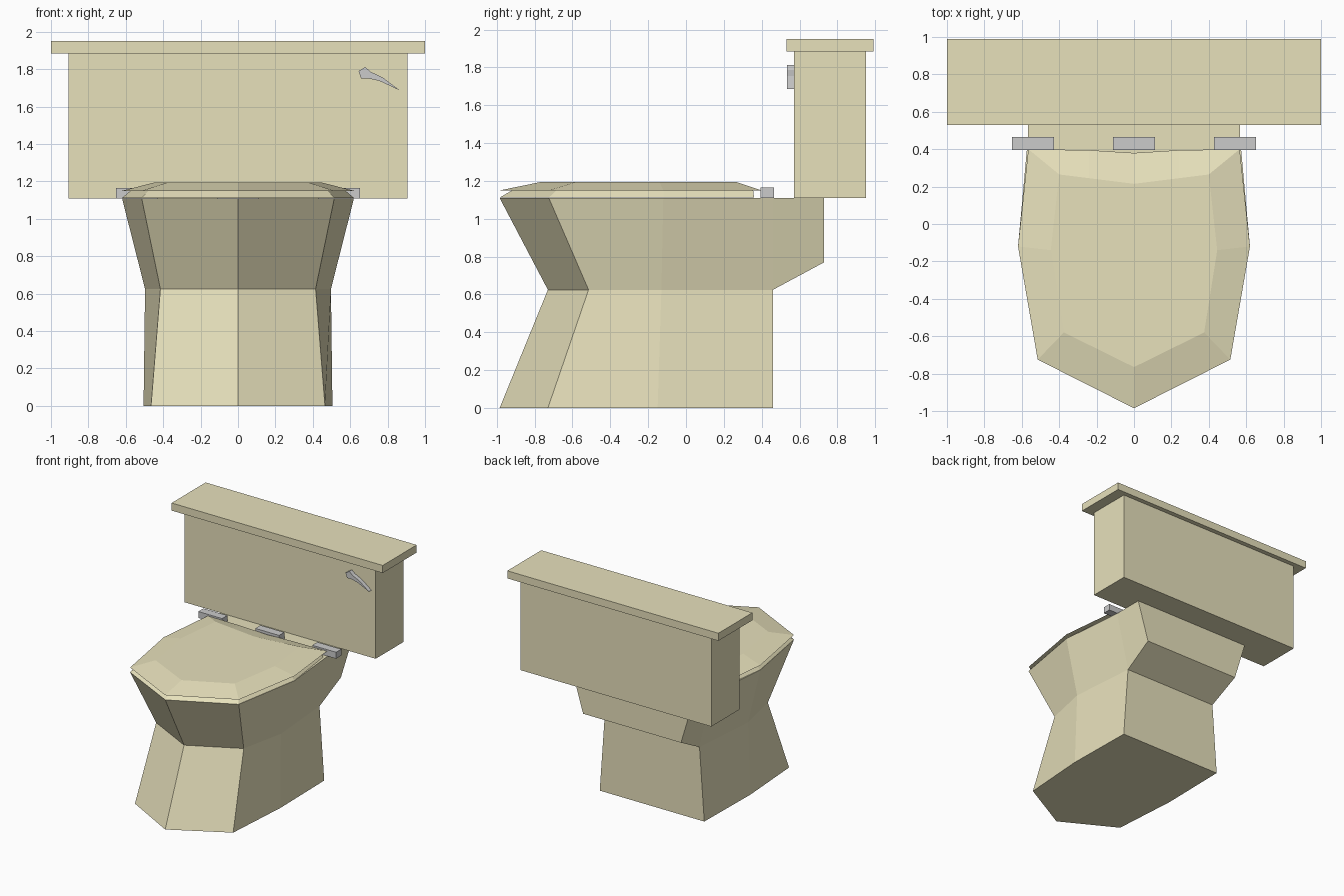
import bpy, bmesh

if "Cube" in bpy.data.objects:
    bpy.data.objects.remove(bpy.data.objects["Cube"])

ceramic = bpy.data.materials.new("ceramic")
ceramic.diffuse_color = (0.80, 0.75, 0.50, 1)
ceramic.use_nodes = True
ceramic.node_tree.nodes["Principled BSDF"].inputs["Base Color"].default_value = ceramic.diffuse_color


def finish(name, bm, coloured=True):
    bmesh.ops.recalc_face_normals(bm, faces=bm.faces)
    mesh = bpy.data.meshes.new(name)
    bm.to_mesh(mesh)
    bm.free()
    obj = bpy.data.objects.new(name, mesh)
    bpy.context.collection.objects.link(obj)
    if coloured:
        mesh.materials.append(ceramic)
    return obj


def box(name, lo, hi, coloured=True):
    bm = bmesh.new()
    bmesh.ops.create_cube(bm, size=1)
    for v in bm.verts:
        v.co = [(a + b) / 2 + c * (b - a) for a, b, c in zip(lo, hi, v.co)]
    return finish(name, bm, coloured)


def outline(half, z):
    """Mirror a right-hand half outline (x, y) into a full ring at height z."""
    left = [(-x, y) for x, y in reversed(half) if x > 0]
    return [(x, y, z) for x, y in half + left]


def loft(rings):
    bm = bmesh.new()
    loops = [[bm.verts.new(p) for p in r] for r in rings]
    n = len(loops[0])
    for a, b in zip(loops, loops[1:]):
        for i in range(n):
            j = (i + 1) % n
            bm.faces.new((a[i], a[j], b[j], b[i]))
    bm.faces.new(loops[0])
    bm.faces.new(loops[-1])
    return bm


# Pedestal and bowl, pinched at the waist
foot = [(0, -.985), (.465, -.73), (.505, -.15), (.495, .46)]
waist = [(0, -.73), (.415, -.515), (.497, -.13), (.45, .46)]
rim = [(0, -.985), (.515, -.725), (.62, -.12), (.567, .46)]
bm = loft([outline(foot, 0), outline(waist, .625), outline(rim, 1.11)])

# Rear shelf under the tank: pull the upper back face out and slope its underside
back = next(f for f in bm.faces
            if all(v.co.y > .45 for v in f.verts) and f.calc_center_median().z > .7)
shelf = bmesh.ops.extrude_discrete_faces(bm, faces=[back])["faces"][0]
for v in shelf.verts:
    v.co.y = .73
    if v.co.z < 1:
        v.co.z = .77
        v.co.x *= 1.03
finish("bowl", bm)

# Seat tapers upward, lid sits on it with a wide bevel
edge = [(0, -.985), (.515, -.725), (.62, -.12), (.565, .40), (.24, .395), (0, .38)]
seat_low = edge[:3] + [(.555, .36), (.24, .36), (0, .36)]
seat_top = [(0, -.92), (.48, -.685), (.575, -.12), (.525, .355), (.24, .355), (0, .355)]
lid_top = [(0, -.765), (.375, -.58), (.445, -.14), (.40, .265), (.24, .245), (0, .215)]


def slab(name, low, top, z0, z1):
    # The last half-outline point lies on the centre line
    finish(name, loft([outline(low, z0), outline(top, z1)]))


slab("seat", seat_low, seat_top, 1.112, 1.15)
slab("seat_lid", edge, lid_top, 1.15, 1.195)

# Tank and its overhanging lid
box("tank", (-.905, .57, 1.11), (.905, .95, 1.885))
box("tank_lid", (-1, .53, 1.885), (1, .99, 1.95))

# Hinge blocks
for name, x in (("left_hinge", -.54), ("centre_hinge", 0), ("right_hinge", .54)):
    box(name, (x - .113, .395, 1.11), (x + .113, .465, 1.165), False)

# Flush handle, extruded from its front profile
lever = [(.645, 1.79), (.68, 1.812), (.71, 1.786), (.775, 1.755),
         (.865, 1.687), (.755, 1.738), (.70, 1.75), (.658, 1.75)]
finish("flush_handle", loft([[(x, y, z) for x, z in lever] for y in (.535, .572)]), False)
